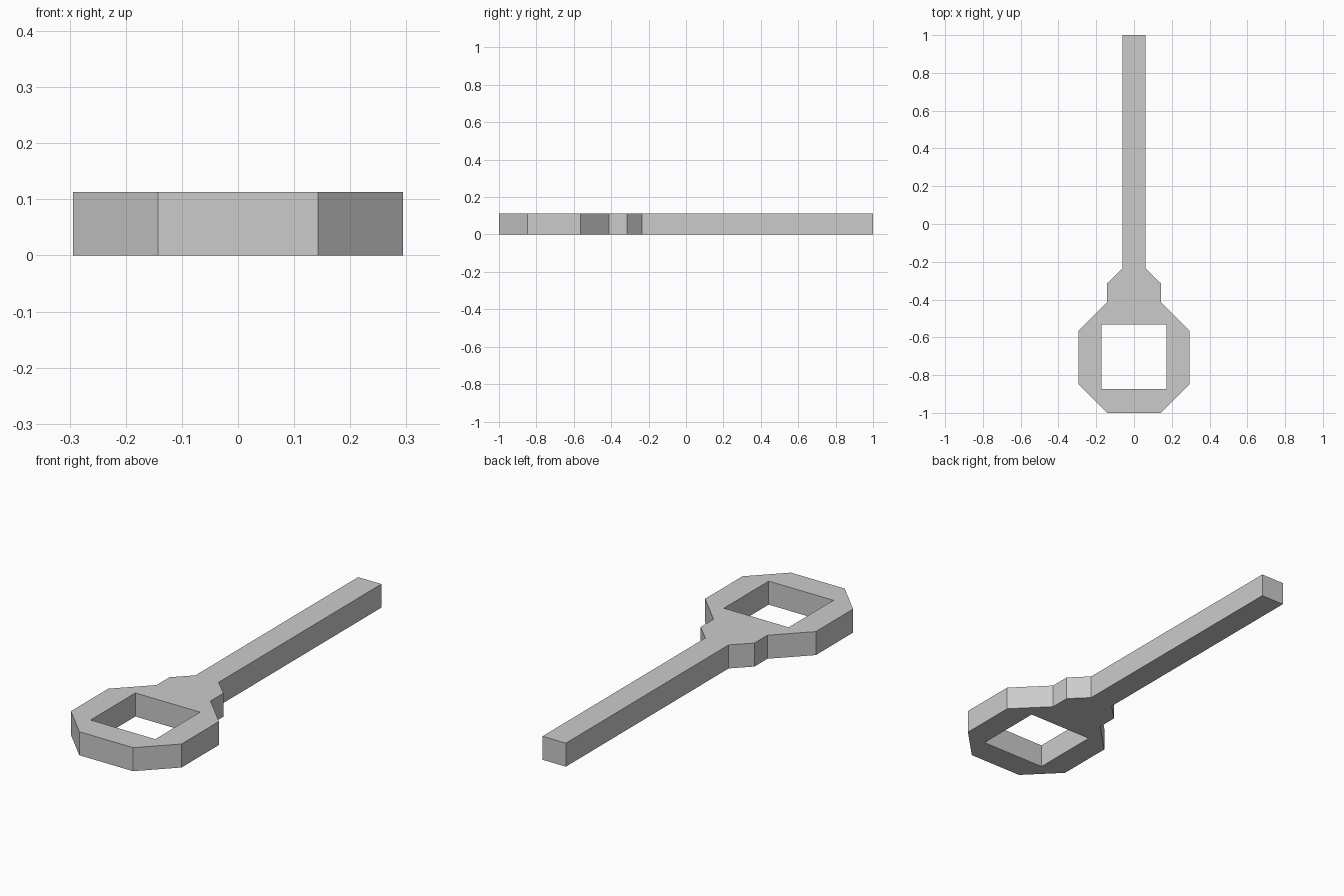
import bpy
import bmesh
from mathutils import Vector

if "Cube" in bpy.data.objects:
    bpy.data.objects.remove(bpy.data.objects["Cube"])

THICKNESS = 0.113

# Right half of the wrench outline, from the front end to the shaft tip
half = [(0.143, -1.0), (0.294, -0.848), (0.294, -0.565), (0.143, -0.413),
        (0.143, -0.315), (0.062, -0.235), (0.062, 1.0)]
outline = half + [(-x, y) for x, y in reversed(half)]

# Square opening in the head
opening = [(-0.172, -0.873), (0.172, -0.873), (0.172, -0.533), (-0.172, -0.533)]


def add_loop(bm, points):
    verts = [bm.verts.new((x, y, 0)) for x, y in points]
    return [bm.edges.new((verts[i - 1], verts[i])) for i in range(len(verts))]


# Fill the outline around the opening, then extrude it upward
bm = bmesh.new()
edges = add_loop(bm, outline) + add_loop(bm, opening)
bmesh.ops.triangle_fill(bm, use_beauty=True, use_dissolve=False,
                        edges=edges, normal=Vector((0, 0, 1)))
result = bmesh.ops.extrude_face_region(bm, geom=bm.faces[:], use_keep_orig=True)
top = [g for g in result["geom"] if isinstance(g, bmesh.types.BMVert)]
bmesh.ops.translate(bm, verts=top, vec=(0, 0, THICKNESS))
bmesh.ops.recalc_face_normals(bm, faces=bm.faces[:])

mesh = bpy.data.meshes.new("wrench_key")
bm.to_mesh(mesh)
bm.free()

# Plain grey metal
grey = bpy.data.materials.new("grey_metal")
grey.diffuse_color = (0.6, 0.6, 0.6, 1)
grey.use_nodes = True
grey.node_tree.nodes["Principled BSDF"].inputs["Base Color"].default_value = grey.diffuse_color
mesh.materials.append(grey)

wrench = bpy.data.objects.new("wrench_key", mesh)
bpy.context.collection.objects.link(wrench)
